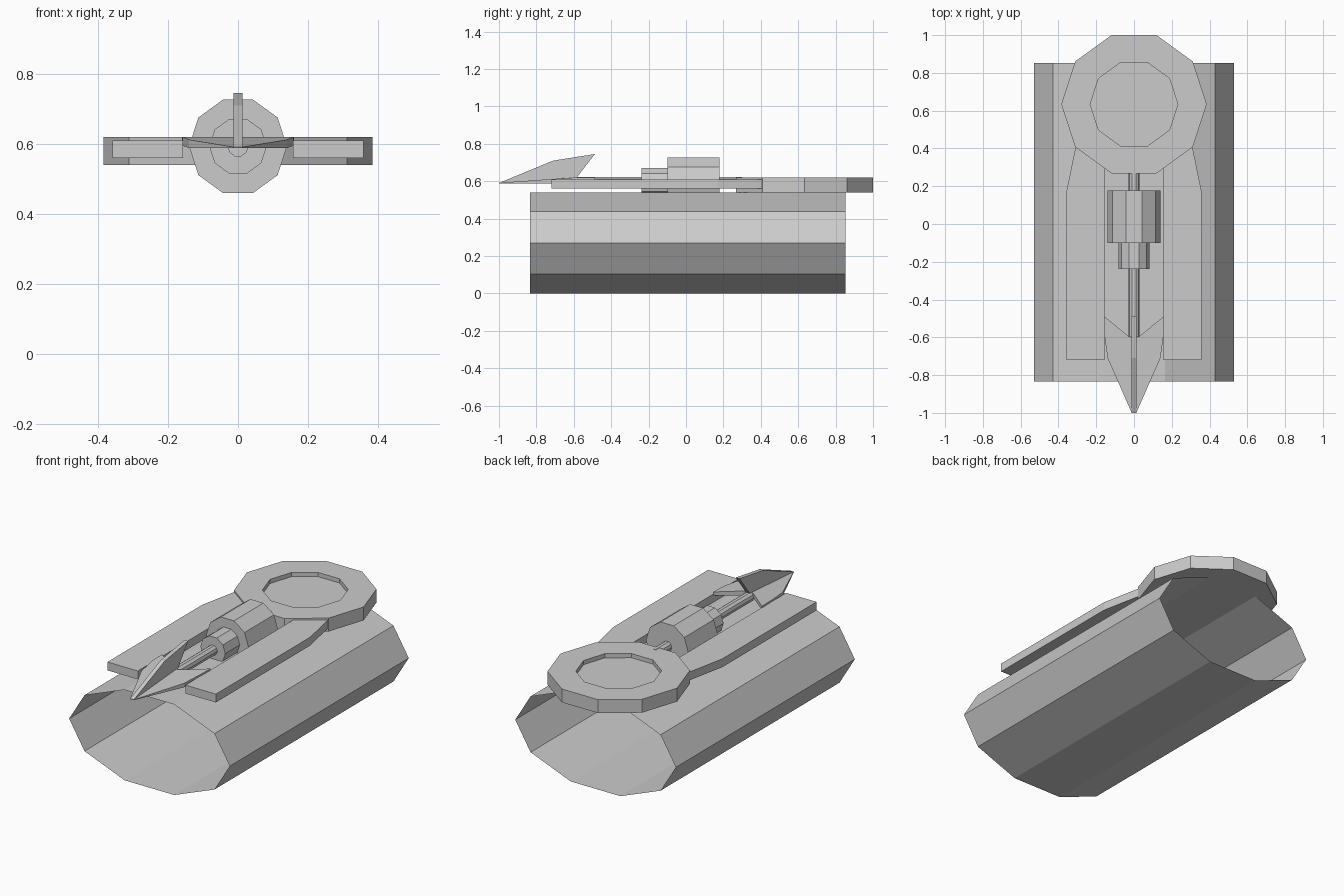
import bpy
from math import cos, sin, tau

if "Cube" in bpy.data.objects:
    bpy.data.objects.remove(bpy.data.objects["Cube"])

SIDES = 10
AXIS_Z = 0.593      # height of the rod's axis


def add_mesh(name, verts, faces):
    mesh = bpy.data.meshes.new(name)
    mesh.from_pydata(verts, [], faces)
    mesh.update()
    obj = bpy.data.objects.new(name, mesh)
    bpy.context.collection.objects.link(obj)
    return obj


def loft(name, rings, caps=True):
    """Join rings of equal length with quads, optionally closing both ends."""
    n = len(rings[0])
    verts = [v for ring in rings for v in ring]
    faces = [(r * n + i, r * n + (i + 1) % n, (r + 1) * n + (i + 1) % n, (r + 1) * n + i)
             for r in range(len(rings) - 1) for i in range(n)]
    if caps:
        faces.append(tuple(reversed(range(n))))
        faces.append(tuple(range(len(verts) - n, len(verts))))
    return add_mesh(name, verts, faces)


def circle():
    return [(cos(tau * i / SIDES), sin(tau * i / SIDES)) for i in range(SIDES)]


def tube(name, rx, rz, z, y0, y1, caps=True):
    """Ten-sided cylinder along y."""
    return loft(name, [[(rx * c, y, z + rz * s) for c, s in circle()] for y in (y1, y0)], caps)


def plate(name, outline, bottom, top):
    """Vertical extrusion; bottom and top give the height at each y."""
    return loft(name, [[(x, y, h(y)) for x, y in outline] for h in (bottom, top)])


def mirror_x(obj):
    obj.modifiers.new("mirror", 'MIRROR').use_axis[0] = True


# Wide open-ended thin-walled sleeve
tube("cuff", 0.53, 0.284, 0.27, -0.835, 0.853, caps=False)

# Round plate with shallow recess on top
disc = [(0.385, 0.54), (0.385, 0.62), (0.232, 0.62), (0.232, 0.595)]
loft("round_plate", [[(r * c, 0.634 + r * s, z) for c, s in circle()] for r, z in disc])

# Side rails reaching forward from the round plate
rail = plate("side_rails",
             [(0.157, -0.72), (0.358, -0.72), (0.358, 0.17), (0.31, 0.405), (0.157, 0.4)],
             lambda y: 0.56, lambda y: 0.61)
mirror_x(rail)

# Stepped rod and barrel
tube("rod", 0.03, 0.03, AXIS_Z, -0.6, 0.3)
tube("collar", 0.082, 0.082, AXIS_Z, -0.237, -0.1)
tube("barrel", 0.14, 0.14, AXIS_Z, -0.1, 0.178)

# Upright blade of the arrowhead
side = [(-1.0, 0.59), (-0.59, 0.612), (-0.487, 0.745), (-0.71, 0.71)]
loft("upright_blade", [[(x, y, z) for y, z in side] for x in (-0.0125, 0.0125)])

# Side blades of the arrowhead, thickening towards the barbs
blade = plate("side_blades",
              [(0, -1.0), (0.012, -1.0), (0.14, -0.71), (0.158, -0.577), (0.16, -0.487), (0.025, -0.597), (0, -0.6)],
              lambda y: 0.588 + 0.01 * max(0, y + 0.71) / 0.2,
              lambda y: 0.591 + 0.029 * min(1, (y + 1) / 0.4))
mirror_x(blade)
